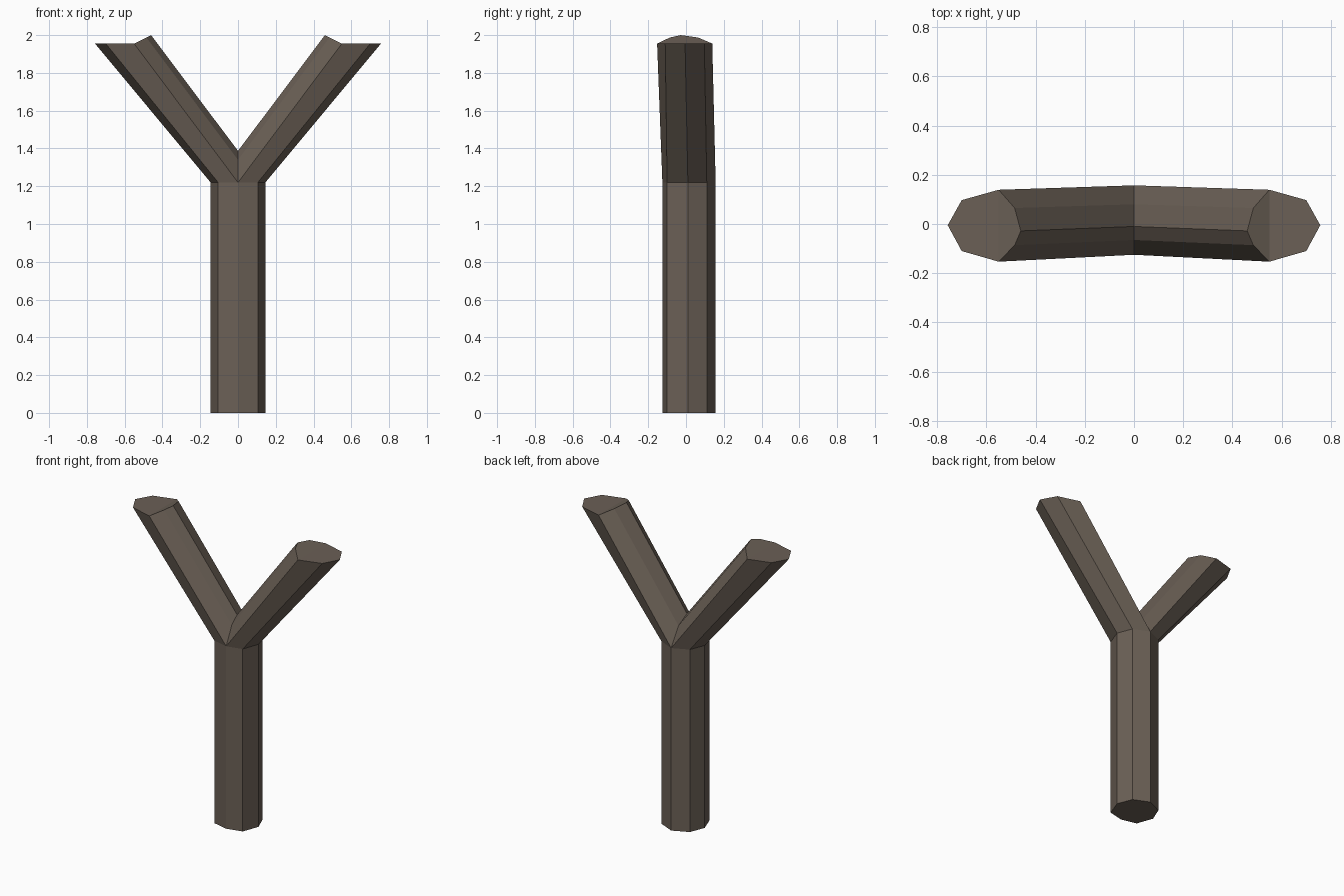
import bpy, bmesh

if "Cube" in bpy.data.objects:
    bpy.data.objects.remove(bpy.data.objects["Cube"])

bark = bpy.data.materials.new("brown bark")
bark.diffuse_color = (0.145, 0.116, 0.092, 1)
bark.use_nodes = True
bark.node_tree.nodes["Principled BSDF"].inputs["Base Color"].default_value = bark.diffuse_color

bm = bmesh.new()


def ring(points):
    return [bm.verts.new(p) for p in points]


def bridge(a, b, closed=False):
    n = len(a)
    for i in range(n if closed else n - 1):
        j = (i + 1) % n
        bm.faces.new((a[i], a[j], b[j], b[i]))


# right half of the eight-sided trunk
half = [(0, -0.125), (0.105, -0.1), (0.145, 0.01), (0.105, 0.11), (0, 0.157)]
base = ring([(x, y, 0) for x, y in half])
fork = ring([(x, y, 1.22) for x, y in half])
bridge(base, fork)
bm.faces.new(base[::-1])

# right branch: outer half continues the trunk, inner half starts at the crotch
crotch = ring([(0, 0.08, 1.34), (0, -0.01, 1.387), (0, -0.065, 1.34)])
tip = ring([(0.55, -0.153, 1.955), (0.7, -0.11, 1.955), (0.757, -0.005, 1.955),
            (0.7, 0.097, 1.955), (0.55, 0.139, 1.955),
            (0.485, 0.065, 1.987), (0.46, -0.028, 2.0), (0.485, -0.086, 1.987)])
bridge(fork + crotch, tip, closed=True)

# cut end, folded between a level and a sloping part
bm.faces.new(tip[:5])
bm.faces.new([tip[0]] + tip[4:])

# mirror to the left side and weld the middle
new = bmesh.ops.duplicate(bm, geom=bm.verts[:] + bm.edges[:] + bm.faces[:])["geom"]
for v in new:
    if isinstance(v, bmesh.types.BMVert):
        v.co.x = -v.co.x
bmesh.ops.reverse_faces(bm, faces=[f for f in new if isinstance(f, bmesh.types.BMFace)])
bmesh.ops.remove_doubles(bm, verts=bm.verts[:], dist=0.0001)
bmesh.ops.dissolve_edges(bm, edges=[e for e in bm.edges
                                    if all(abs(v.co.x) < 1e-4 and v.co.z < 1e-4 for v in e.verts)])
bmesh.ops.recalc_face_normals(bm, faces=bm.faces[:])

mesh = bpy.data.meshes.new("forked_trunk")
bm.to_mesh(mesh)
bm.free()
mesh.materials.append(bark)
bpy.context.collection.objects.link(bpy.data.objects.new("forked_trunk", mesh))
